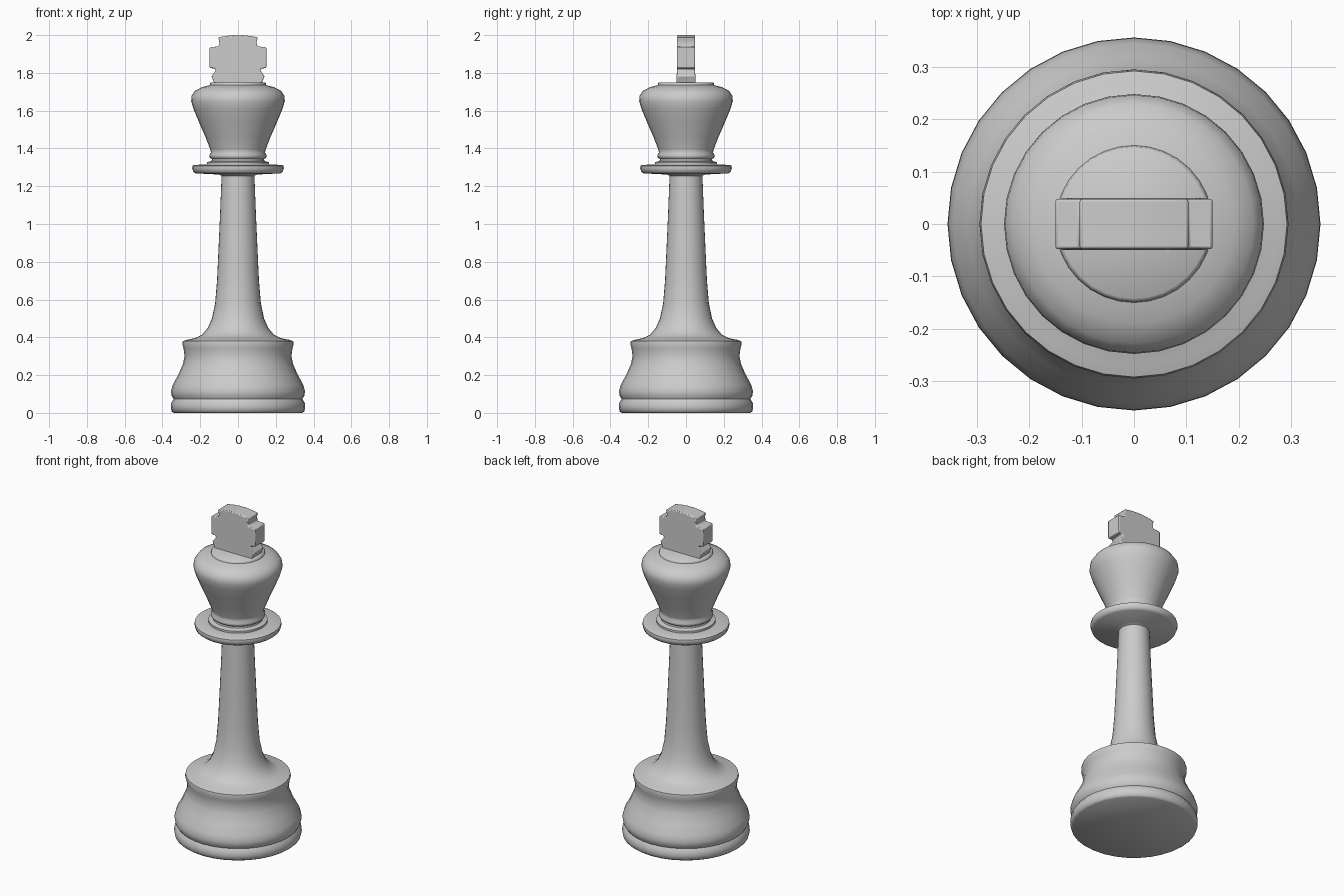
import bpy, bmesh, math

if "Cube" in bpy.data.objects:
    bpy.data.objects.remove(bpy.data.objects["Cube"])

SIDES = 32


def finish(bm, name, angle):
    bmesh.ops.recalc_face_normals(bm, faces=bm.faces)
    mesh = bpy.data.meshes.new(name)
    bm.to_mesh(mesh)
    bm.free()
    obj = bpy.data.objects.new(name, mesh)
    bpy.context.collection.objects.link(obj)
    bpy.ops.object.select_all(action='DESELECT')
    obj.select_set(True)
    bpy.context.view_layer.objects.active = obj
    bpy.ops.object.shade_smooth_by_angle(angle=math.radians(angle))
    return obj


def lathe(name, profile):
    """Closed turned solid from (radius, height) points."""
    bm = bmesh.new()
    rings = []
    for r, z in profile:
        rings.append([bm.verts.new((r * math.cos(2 * math.pi * i / SIDES),
                                    r * math.sin(2 * math.pi * i / SIDES), z))
                      for i in range(SIDES)])
    for a, b in zip(rings, rings[1:]):
        for i in range(SIDES):
            j = (i + 1) % SIDES
            bm.faces.new((a[i], a[j], b[j], b[i]))
    bm.faces.new(rings[0])
    bm.faces.new(rings[-1])
    return finish(bm, name, 50)


# Turned body: base, stem, collar and head as one continuous profile
base = [(.340, 0), (.351, .008), (.356, .03), (.353, .055), (.341, .073),
        (.351, .09), (.355, .115), (.345, .15), (.315, .205), (.291, .26),
        (.283, .30), (.288, .34), (.295, .365), (.292, .38), (.27, .387)]
stem = [(.225, .396), (.19, .414), (.16, .45), (.138, .50), (.121, .58),
        (.111, .70), (.104, .85), (.095, 1.05), (.087, 1.255)]
collar = [(.10, 1.262), (.225, 1.268), (.237, 1.277), (.243, 1.295),
          (.241, 1.308), (.23, 1.313), (.165, 1.315), (.165, 1.327),
          (.14, 1.334), (.138, 1.343), (.150, 1.352), (.152, 1.365),
          (.143, 1.378)]
head = [(.147, 1.395), (.172, 1.46), (.207, 1.54), (.236, 1.61),
        (.248, 1.65), (.246, 1.678), (.228, 1.705), (.19, 1.725),
        (.15, 1.735), (.148, 1.745), (.142, 1.75)]
lathe("turned_body", base + stem + collar + head)

# Cross finial: mirrored half outline (x, z), extruded in y
half = [(.125, 1.74), (.130, 1.757), (.141, 1.783), (.118, 1.813),
        (.122, 1.823), (.150, 1.826), (.150, 1.936), (.103, 1.940),
        (.098, 1.962), (.105, 1.988), (.06, 1.996), (.02, 2.0)]
outline = half + [(-x, z) for x, z in reversed(half)]
bm = bmesh.new()
face = bm.faces.new([bm.verts.new((x, -.048, z)) for x, z in outline])
ext = bmesh.ops.extrude_face_region(bm, geom=[face])
bmesh.ops.translate(bm, vec=(0, .096, 0),
                    verts=[v for v in ext['geom'] if isinstance(v, bmesh.types.BMVert)])
# Slightly thicker foot
for v in bm.verts:
    if v.co.z < 1.80:
        v.co.y *= .050 / .048
cross = finish(bm, "cross_finial", 40)
bevel = cross.modifiers.new("soft_edges", 'BEVEL')
bevel.width = .005
bevel.segments = 2
bevel.angle_limit = math.radians(35)
